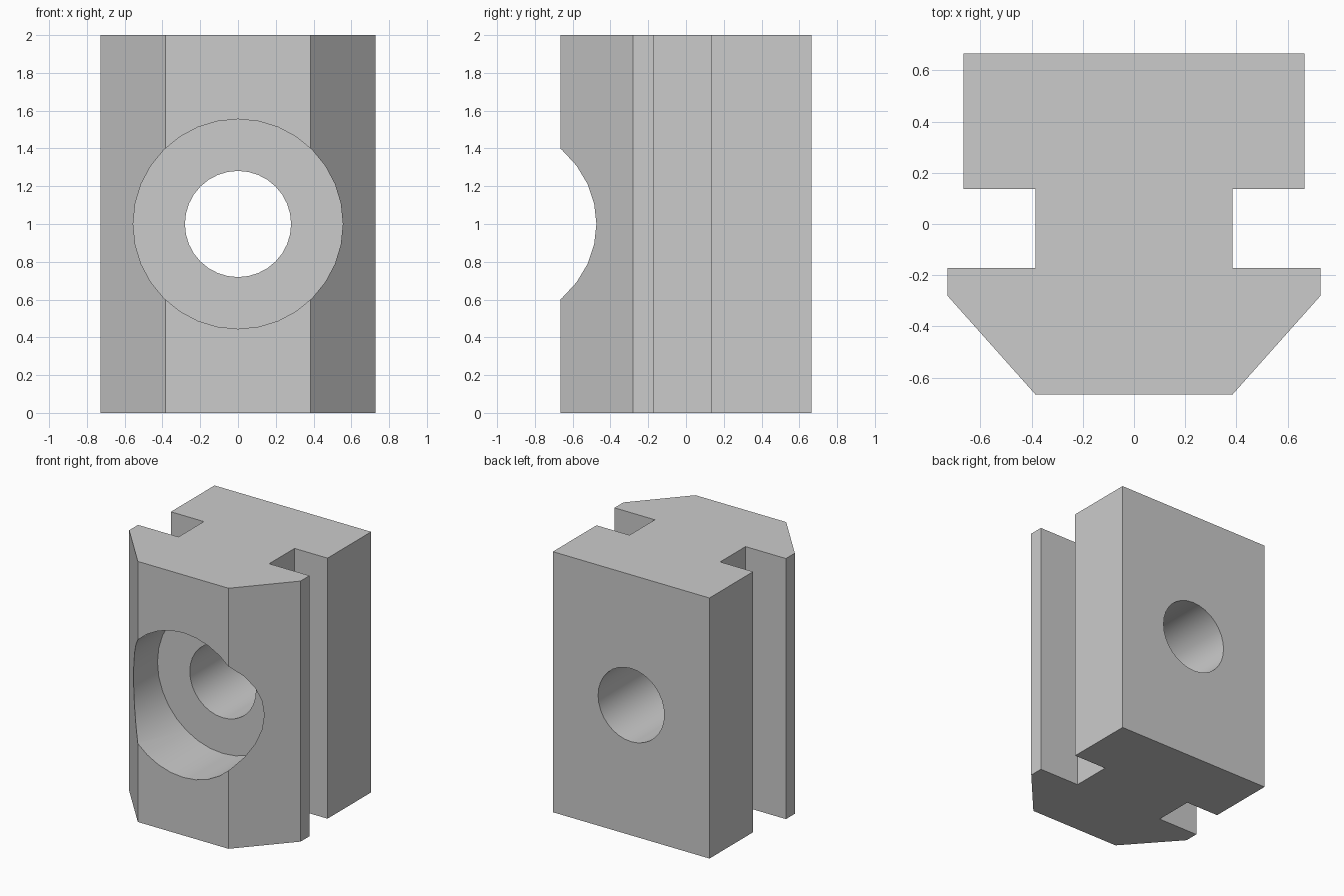
import bpy
import bmesh
import math
from mathutils import Matrix

cube = bpy.data.objects.get("Cube")
if cube:
    bpy.data.objects.remove(cube, do_unlink=True)

HEIGHT = 2.0
FRONT, BACK = -0.665, 0.665

grey = bpy.data.materials.new("light_grey")
grey.use_nodes = True
colour = (0.6, 0.6, 0.6, 1)
grey.diffuse_color = colour
grey.node_tree.nodes["Principled BSDF"].inputs["Base Color"].default_value = colour


def make_object(name, bm):
    bmesh.ops.recalc_face_normals(bm, faces=bm.faces)
    mesh = bpy.data.meshes.new(name)
    bm.to_mesh(mesh)
    bm.free()
    mesh.materials.append(grey)
    obj = bpy.data.objects.new(name, mesh)
    bpy.context.collection.objects.link(obj)
    return obj


def bore_cutter(name, radius, y0, y1):
    """Cylinder along y at mid height."""
    bm = bmesh.new()
    place = Matrix.Translation((0, (y0 + y1) / 2, HEIGHT / 2)) @ Matrix.Rotation(math.pi / 2, 4, "X")
    bmesh.ops.create_cone(bm, cap_ends=True, segments=32, radius1=radius,
                          radius2=radius, depth=y1 - y0, matrix=place)
    obj = make_object(name, bm)
    obj.hide_render = True
    return obj


# Slotted block: mirrored half profile, extruded upward
half = [(0.385, FRONT), (0.728, -0.28), (0.728, -0.172), (0.385, -0.172),
        (0.385, 0.136), (0.665, 0.136), (0.665, BACK)]
outline = half + [(-x, y) for x, y in reversed(half)]
bm = bmesh.new()
base = bm.faces.new([bm.verts.new((x, y, 0)) for x, y in outline])
top = bmesh.ops.extrude_face_region(bm, geom=[base], use_keep_orig=True)
bmesh.ops.translate(bm, vec=(0, 0, HEIGHT),
                    verts=[g for g in top["geom"] if isinstance(g, bmesh.types.BMVert)])
block = make_object("slotted_block", bm)

# Through hole and wide front counterbore
cutters = [bore_cutter("through_hole_cutter", 0.281, FRONT - 0.3, BACK + 0.3),
           bore_cutter("counterbore_cutter", 0.555, FRONT - 0.3, -0.184)]
bpy.ops.object.select_all(action="DESELECT")
block.select_set(True)
bpy.context.view_layer.objects.active = block
for cutter in cutters:
    mod = block.modifiers.new(cutter.name, "BOOLEAN")
    mod.operation = "DIFFERENCE"
    mod.solver = "EXACT"
    mod.object = cutter
    bpy.ops.object.modifier_apply(modifier=mod.name)
    bpy.data.objects.remove(cutter, do_unlink=True)

# Smooth bore walls, sharp block edges
bpy.ops.object.shade_smooth_by_angle(angle=math.radians(25))
